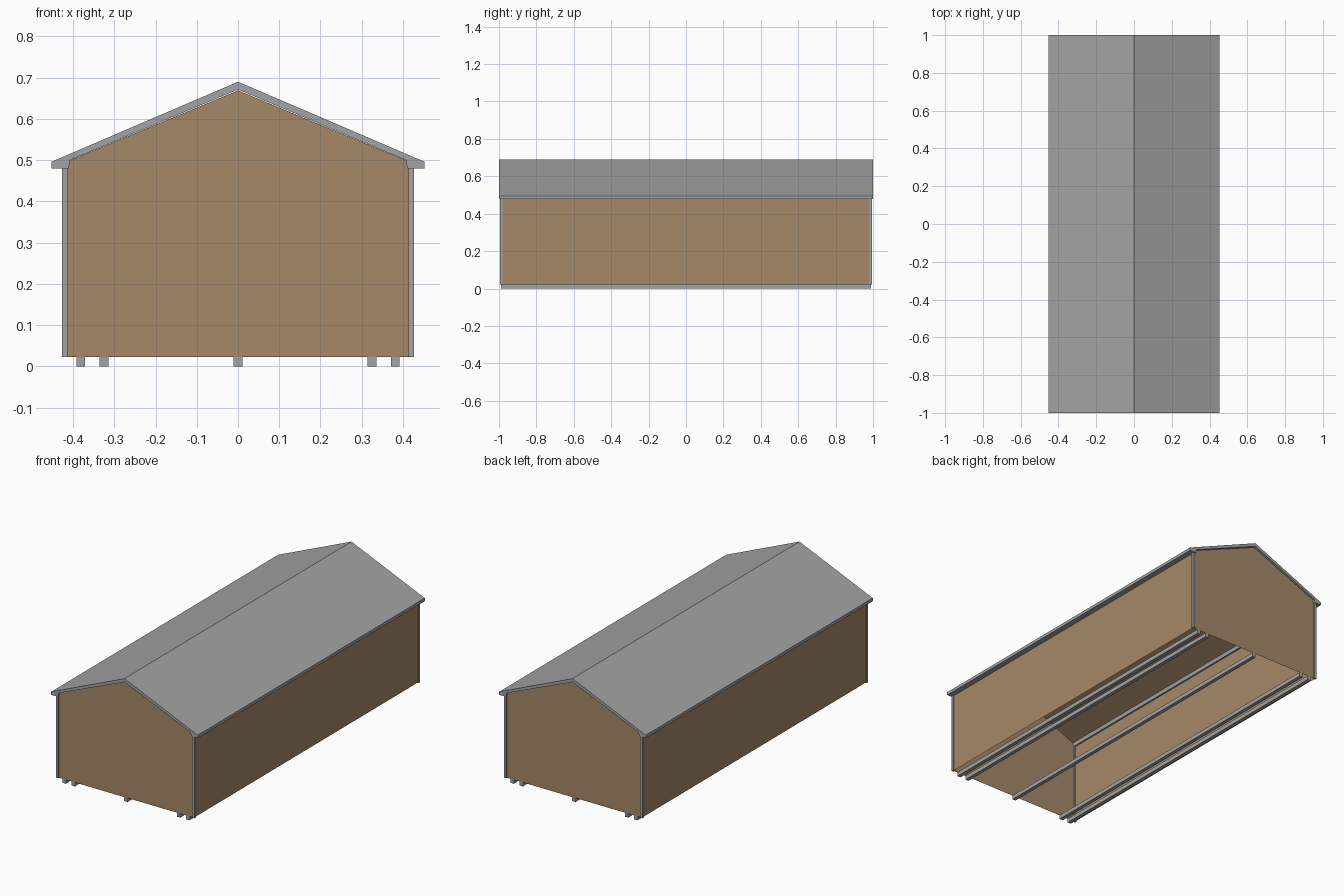
import bpy, bmesh

if "Cube" in bpy.data.objects:
    bpy.data.objects.remove(bpy.data.objects["Cube"])


def material(name, rgb):
    m = bpy.data.materials.new(name)
    m.diffuse_color = (*rgb, 1)
    m.use_nodes = True
    m.node_tree.nodes["Principled BSDF"].inputs["Base Color"].default_value = m.diffuse_color
    return m


GREY = material("grey_trim", (0.37, 0.37, 0.37))
BROWN = material("brown_siding", (0.375, 0.25, 0.138))


def extrude_profile(name, half, y_half, mat, open_bottom=False):
    """Mirror a half profile (x, z), starting at the ridge, and extrude along y."""
    pts = half + [(-x, z) for x, z in reversed(half) if x > 0]
    bm = bmesh.new()
    front = [bm.verts.new((x, -y_half, z)) for x, z in pts]
    back = [bm.verts.new((x, y_half, z)) for x, z in pts]
    bm.faces.new(front)
    bm.faces.new(back[::-1])
    for i in range(len(pts)):
        j = (i + 1) % len(pts)
        bm.faces.new((front[j], front[i], back[i], back[j]))
    bmesh.ops.recalc_face_normals(bm, faces=bm.faces)
    if open_bottom:
        low = min(z for x, z in pts) + 1e-4
        bottom = [f for f in bm.faces if all(v.co.z < low for v in f.verts)]
        bmesh.ops.delete(bm, geom=bottom, context='FACES_ONLY')
    me = bpy.data.meshes.new(name)
    bm.to_mesh(me)
    bm.free()
    me.materials.append(mat)
    ob = bpy.data.objects.new(name, me)
    bpy.context.collection.objects.link(ob)
    return ob


def box(name, centre, size, mat):
    bpy.ops.mesh.primitive_cube_add(size=1, location=centre)
    ob = bpy.context.object
    ob.name = name
    ob.scale = size
    ob.data.materials.append(mat)
    return ob


# Siding shell, open underneath
extrude_profile("walls", [(0, 0.669), (0.42, 0.494), (0.42, 0.0225)],
                0.988, BROWN, open_bottom=True)

# Gable roof with boxed eaves
extrude_profile("roof", [(0, 0.69), (0.452, 0.496), (0.452, 0.479),
                         (0.411, 0.479), (0.407, 0.50), (0, 0.671)], 1.0, GREY)

# Corner trim posts
for sx in (-1, 1):
    for sy in (-1, 1):
        box("corner_trim", (sx * 0.42, sy * 0.988, 0.252), (0.014, 0.014, 0.459), GREY)

# Foundation skids
for x in (-0.381, -0.325, 0, 0.325, 0.381):
    box("floor_skid", (x, 0, 0.0113), (0.021, 1.976, 0.0226), GREY)
